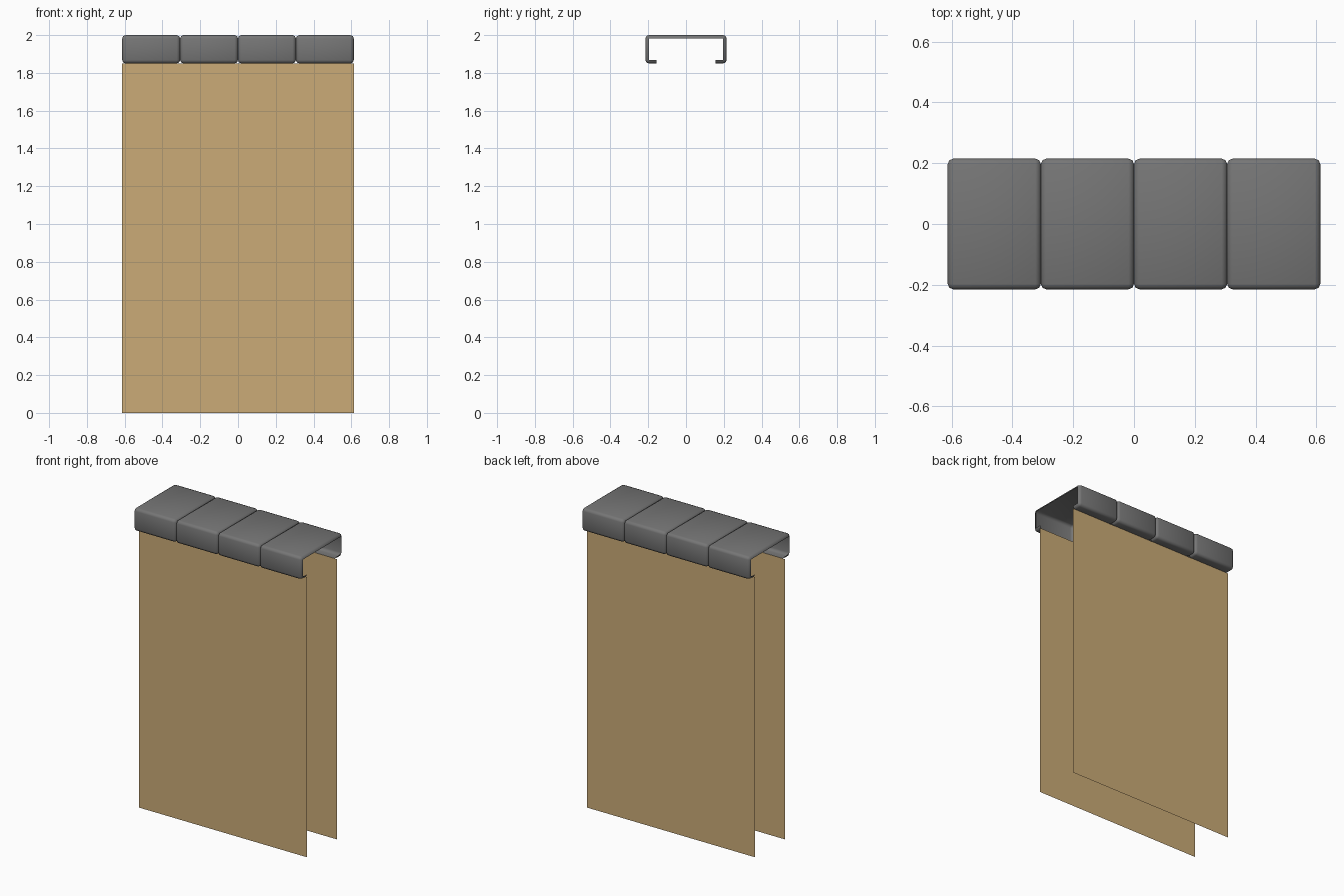
import bpy
import bmesh
from math import radians
from mathutils import Matrix, Vector

cube = bpy.data.objects.get("Cube")
if cube:
    bpy.data.objects.remove(cube, do_unlink=True)

HALF_WIDTH = 0.613
CAP_HALF_DEPTH = 0.215
CAP_BOTTOM, CAP_TOP = 1.85, 2.0
WALL_Y = 0.155
BEVEL = 0.018
BLOCKS = 4


def make_material(name, color):
    mat = bpy.data.materials.new(name)
    mat.use_nodes = True
    mat.diffuse_color = color
    bsdf = next(n for n in mat.node_tree.nodes if n.type == "BSDF_PRINCIPLED")
    bsdf.inputs["Base Color"].default_value = color
    bsdf.inputs["Roughness"].default_value = 0.8
    return mat


def make_object(name, bm, mat):
    mesh = bpy.data.meshes.new(name)
    bm.to_mesh(mesh)
    bm.free()
    mesh.materials.append(mat)
    obj = bpy.data.objects.new(name, mesh)
    bpy.context.collection.objects.link(obj)
    return obj


def cap_block(name, x_min, x_max, mat):
    """Bevelled hollow block, open at both ends, with inward lips below."""
    bm = bmesh.new()
    size = Vector((x_max - x_min, 2 * CAP_HALF_DEPTH, CAP_TOP - CAP_BOTTOM))
    centre = Vector(((x_min + x_max) / 2, 0, (CAP_TOP + CAP_BOTTOM) / 2))
    bmesh.ops.create_cube(bm, size=1, matrix=Matrix.Translation(centre) @ Matrix.Diagonal(size.to_4d()))
    bmesh.ops.bevel(bm, geom=bm.edges[:], offset=BEVEL, segments=2, profile=0.5, affect="EDGES")

    # open the two ends
    bm.normal_update()
    ends = [f for f in bm.faces if abs(f.normal.x) > 0.99]
    bmesh.ops.delete(bm, geom=ends, context="FACES")

    # cut the slot between the lips
    for side in (-1, 1):
        low = [f for f in bm.faces if f.calc_center_median().z < CAP_BOTTOM + BEVEL]
        edges = {e for f in low for e in f.edges}
        verts = {v for f in low for v in f.verts}
        bmesh.ops.bisect_plane(bm, geom=[*verts, *edges, *low],
                               plane_co=(0, side * WALL_Y, 0), plane_no=(0, 1, 0))
    slot = [f for f in bm.faces
            if f.calc_center_median().z < CAP_BOTTOM + BEVEL
            and abs(f.calc_center_median().y) < WALL_Y]
    bmesh.ops.delete(bm, geom=slot, context="FACES")

    obj = make_object(name, bm, mat)
    bpy.ops.object.select_all(action="DESELECT")
    obj.select_set(True)
    bpy.context.view_layer.objects.active = obj
    bpy.ops.object.shade_smooth_by_angle(angle=radians(50))


def wall_sheet(name, side, mat):
    """Single flat sheet facing outward, reaching up to the cap lip."""
    bm = bmesh.new()
    corners = [(-1, 0), (1, 0), (1, CAP_BOTTOM), (-1, CAP_BOTTOM)]
    verts = [bm.verts.new((x * HALF_WIDTH, side * WALL_Y, z)) for x, z in corners]
    bm.faces.new(verts if side < 0 else verts[::-1])
    make_object(name, bm, mat)


stone = make_material("grey stone", (0.18, 0.18, 0.18, 1))
plaster = make_material("tan plaster", (0.6, 0.41, 0.185, 1))

# walls
wall_sheet("front_wall", -1, plaster)
wall_sheet("back_wall", 1, plaster)

# row of coping blocks
step = 2 * HALF_WIDTH / BLOCKS
for i in range(BLOCKS):
    left = -HALF_WIDTH + i * step
    cap_block(f"cap_block_{i + 1}", left, left + step, stone)
